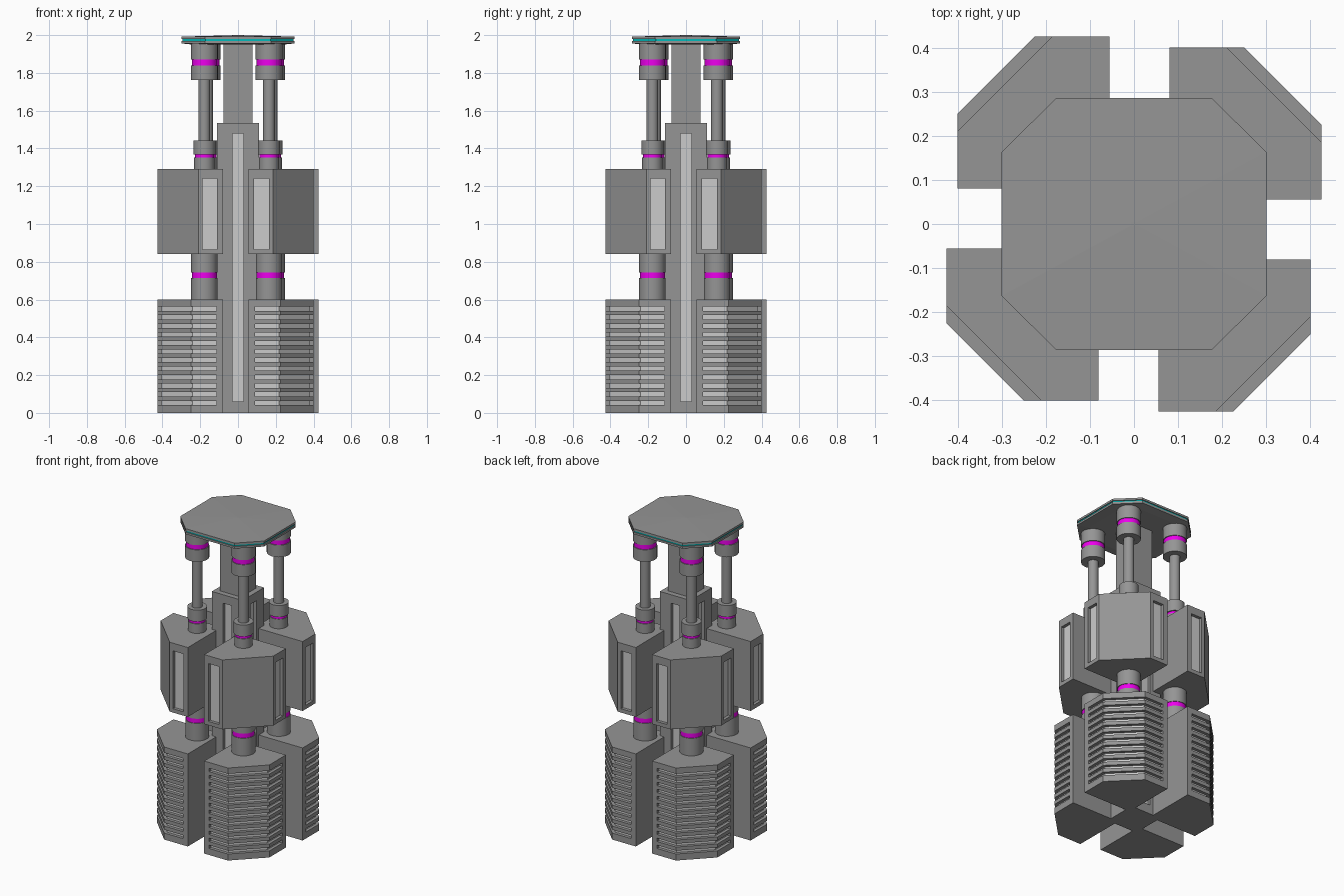
import bpy, bmesh, math

if "Cube" in bpy.data.objects:
    bpy.data.objects.remove(bpy.data.objects["Cube"])


def material(name, rgb):
    m = bpy.data.materials.new(name)
    m.diffuse_color = (*rgb, 1)
    m.use_nodes = True
    m.node_tree.nodes["Principled BSDF"].inputs["Base Color"].default_value = m.diffuse_color
    return m


DARK = material("dark_grey", (0.3, 0.3, 0.3))
LIGHT = material("light_grey", (0.75, 0.75, 0.75))
MAGENTA = material("magenta", (0.85, 0.0, 0.85))
TEAL = material("teal", (0.0, 0.5, 0.5))


def loft(name, rings, accent, is_accent, smooth=False, copies=1):
    """Skin equal-length rings of 3D points, cap both ends, add quarter-turn copies."""
    bm = bmesh.new()
    vs = [[bm.verts.new(p) for p in r] for r in rings]
    n = len(rings[0])
    bm.faces.new(vs[0][::-1])
    bm.faces.new(vs[-1])
    for i in range(len(vs) - 1):
        for j in range(n):
            k = (j + 1) % n
            f = bm.faces.new((vs[i][j], vs[i][k], vs[i + 1][k], vs[i + 1][j]))
            f.material_index = int(is_accent(i, j))
    bmesh.ops.remove_doubles(bm, verts=bm.verts, dist=1e-5)
    bmesh.ops.recalc_face_normals(bm, faces=bm.faces)
    me = bpy.data.meshes.new(name)
    bm.to_mesh(me)
    bm.free()
    me.materials.append(DARK)
    me.materials.append(accent)
    for k in range(copies):
        ob = bpy.data.objects.new(f"{name}_{k + 1}" if copies > 1 else name, me)
        ob.rotation_euler.z = k * math.pi / 2
        bpy.context.collection.objects.link(ob)
        if smooth and k == 0:
            bpy.context.view_layer.objects.active = ob
            ob.select_set(True)
            bpy.ops.object.shade_smooth_by_angle(angle=math.radians(35))
            ob.select_set(False)


def grooved(name, pairs, z0, z1, grooves, copies=1):
    """Extrude an outline; between each groove's heights it switches to the recessed outline."""
    n = len(pairs)
    plain = lambda z: [(*a, z) for a, b in pairs]
    cut = lambda z: [(*b, z) for a, b in pairs]
    rings = [plain(z0)]
    for lo, hi in grooves:
        rings += [plain(lo), cut(lo), cut(hi), plain(hi)]
    rings.append(plain(z1))
    deep = [a != b for a, b in pairs]
    loft(name, rings, LIGHT,
         lambda i, j: i % 4 == 2 and deep[j] and deep[(j + 1) % n], copies=copies)


def same(*p):
    return (p, p)


def lathe(name, centre, profile, accent_bands, sides=32):
    rings = [[(centre[0] + r * math.cos(math.tau * t / sides),
               centre[1] + r * math.sin(math.tau * t / sides), z)
              for t in range(sides)] for r, z in profile]
    loft(name, rings, MAGENTA, lambda i, j: i in accent_bands, True, 4)


# Lower pods with wrap-around louvre slots
d = 0.02
e = d * math.tan(math.pi / 8)
lower = [same(0.08, 0.055), same(0.425, 0.055),
         same(0.425, 0.09), ((0.425, 0.09), (0.425 - d, 0.09)),
         ((0.425, 0.225), (0.425 - d, 0.225 - e)),
         ((0.25, 0.4), (0.25 - e, 0.4 - d)),
         ((0.115, 0.4), (0.115, 0.4 - d)), same(0.115, 0.4),
         same(0.08, 0.4)]
slots = [(0.042 + 0.0453 * i, 0.064 + 0.0453 * i) for i in range(12)]
grooved("lower_pod", lower, 0, 0.6, slots, 4)

# Upper pods with two recessed windows
upper = [same(0.08, 0.055), same(0.425, 0.055),
         same(0.425, 0.085), ((0.425, 0.085), (0.425 - d, 0.085)),
         ((0.425, 0.163), (0.425 - d, 0.163)), same(0.425, 0.163),
         same(0.425, 0.185), same(0.21, 0.4),
         same(0.187, 0.4), ((0.187, 0.4), (0.187, 0.4 - d)),
         ((0.11, 0.4), (0.11, 0.4 - d)), same(0.11, 0.4),
         same(0.08, 0.4)]
grooved("upper_pod", upper, 0.84, 1.29, [(0.865, 1.24)], 4)

# Central column with a long recessed strip on each side
w, s = 0.11, 0.03
column = []
for k in range(4):
    c, q = round(math.cos(k * math.pi / 2)), round(math.sin(k * math.pi / 2))
    rot = lambda x, y: (c * x - q * y, q * x + c * y)
    column += [same(*rot(w, -w)), same(*rot(w, -s)), (rot(w, -s), rot(w - d, -s)),
               (rot(w, s), rot(w - d, s)), same(*rot(w, s))]
grooved("central_column", column, 0, 1.535, [(0.06, 1.48)])

# Slim mast above the column
m = 0.076
mast = [same(-m, -m), same(m, -m), same(m, m), same(-m, m)]
grooved("mast", mast, 1.5, 1.96, [])

# Round connectors, clamps, rods and top sockets
P = (0.178, 0.164)
lathe("pod_connector", P, [(0.07, 0.59), (0.07, 0.714), (0.066, 0.714), (0.066, 0.744),
                           (0.07, 0.744), (0.07, 0.85)], {2})
lathe("rod_clamp", P, [(0.054, 1.28), (0.054, 1.352), (0.05, 1.352), (0.05, 1.368),
                       (0.058, 1.368), (0.058, 1.443)], {2})
lathe("rod", P, [(0.031, 1.43), (0.031, 1.78)], set())
lathe("top_socket", P, [(0.071, 1.762), (0.071, 1.84), (0.066, 1.84), (0.066, 1.87),
                        (0.071, 1.87), (0.071, 1.96)], {2})

# Octagonal cap plate with a thin teal seam
octagon = [(0.3, -0.163), (0.3, 0.163), (0.176, 0.286), (-0.176, 0.286),
           (-0.3, 0.163), (-0.3, -0.163), (-0.176, -0.286), (0.176, -0.286)]
profile = [(0.8, 1.95), (1.0, 1.956), (1.0, 1.969), (0.98, 1.969), (0.98, 1.979),
           (1.0, 1.979), (1.0, 1.992), (0.02, 2.0)]
loft("cap_plate", [[(x * f, y * f, z) for x, y in octagon] for f, z in profile],
     TEAL, lambda i, j: i == 3)
